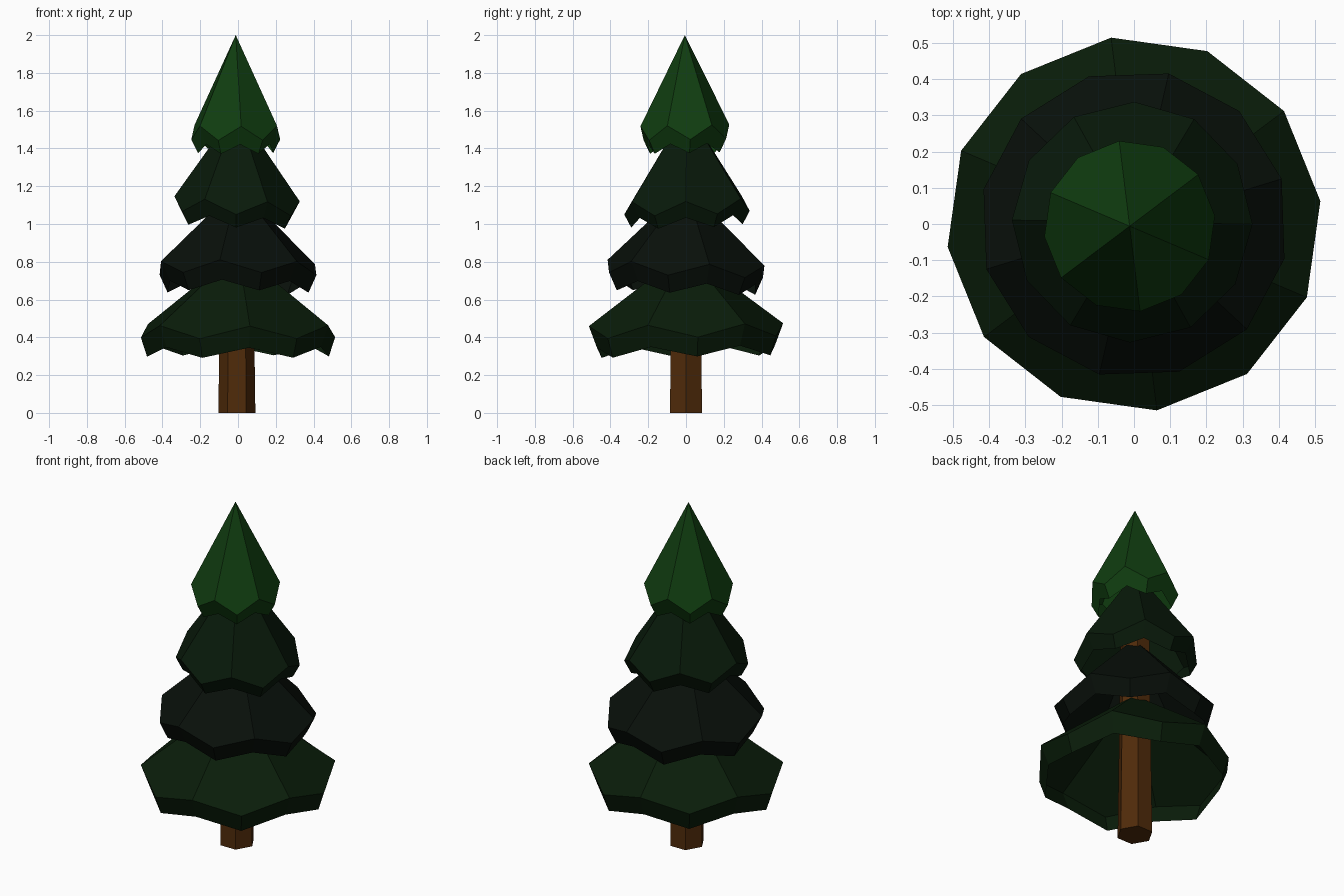
import bpy, bmesh
from math import sin, cos, radians

if "Cube" in bpy.data.objects:
    bpy.data.objects.remove(bpy.data.objects["Cube"])


def material(name, rgb):
    m = bpy.data.materials.new(name)
    m.diffuse_color = (*rgb, 1)
    m.use_nodes = True
    m.node_tree.nodes["Principled BSDF"].inputs["Base Color"].default_value = m.diffuse_color
    return m


def finish(name, bm, mat):
    me = bpy.data.meshes.new(name)
    bm.to_mesh(me)
    bm.free()
    me.materials.append(mat)
    ob = bpy.data.objects.new(name, me)
    bpy.context.collection.objects.link(ob)


def tier(name, centre, tilt, turn, apex, outer, hem, mat):
    """Open six-sided cone; its hem has 12 points, alternately high (ridge) and low.
    outer / hem = (ridge radius, ridge z, low radius, low z)"""
    bm = bmesh.new()

    def ring(r_ridge, z_ridge, r_low, z_low):
        verts = []
        for i in range(12):
            a = radians(turn + 30 * i)
            r, z = (r_low, z_low) if i % 2 else (r_ridge, z_ridge)
            x, y = r * cos(a), r * sin(a)
            verts.append(bm.verts.new((centre[0] + x, centre[1] + y,
                                       z + tilt[0] * x + tilt[1] * y)))
        return verts

    # Cone faces, then the tucked-in hem
    a, b = ring(*outer), ring(*hem)
    tip = bm.verts.new((*centre, apex))
    for i in range(0, 12, 2):
        bm.faces.new((tip, a[i], a[i + 1], a[(i + 2) % 12]))
    for i in range(12):
        j = (i + 1) % 12
        bm.faces.new((a[i], b[i], b[j], a[j]))
    finish(name, bm, mat)


# Foliage tiers, bottom to top
tier("bottom_tier", (0, 0), (0, .015), 37, .855,
     (.518, .467, .518, .40), (.475, .352, .485, .298),
     material("green_bottom", (.0028, .012, .0028)))
tier("lower_middle_tier", (0, 0), (-.01, -.035), 17, 1.20,
     (.426, .795, .426, .73), (.375, .692, .383, .637),
     material("green_lower", (.0025, .005, .003)))
tier("upper_middle_tier", (-.005, .005), (-.04, .03), -1, 1.61,
     (.332, 1.133, .332, 1.06), (.285, 1.045, .295, .99),
     material("green_upper", (.0025, .010, .003)))
tier("top_tier", (-.012, -.006), (0, .02), 37, 2.0,
     (.237, 1.522, .237, 1.447), (.195, 1.425, .20, 1.375),
     material("green_top", (.005, .046, .005)))

# Tapered hexagonal trunk running up inside the tiers
bm = bmesh.new()
rings = []
for r, z in ((.098, 0), (.077, 1.53)):
    rings.append([bm.verts.new((-.006 + r * cos(radians(60 * i)),
                                r * sin(radians(60 * i)), z)) for i in range(6)])
for i in range(6):
    j = (i + 1) % 6
    bm.faces.new((rings[0][i], rings[0][j], rings[1][j], rings[1][i]))
bm.faces.new(rings[0][::-1])
bm.faces.new(rings[1])
finish("trunk", bm, material("bark", (.08, .024, .003)))
